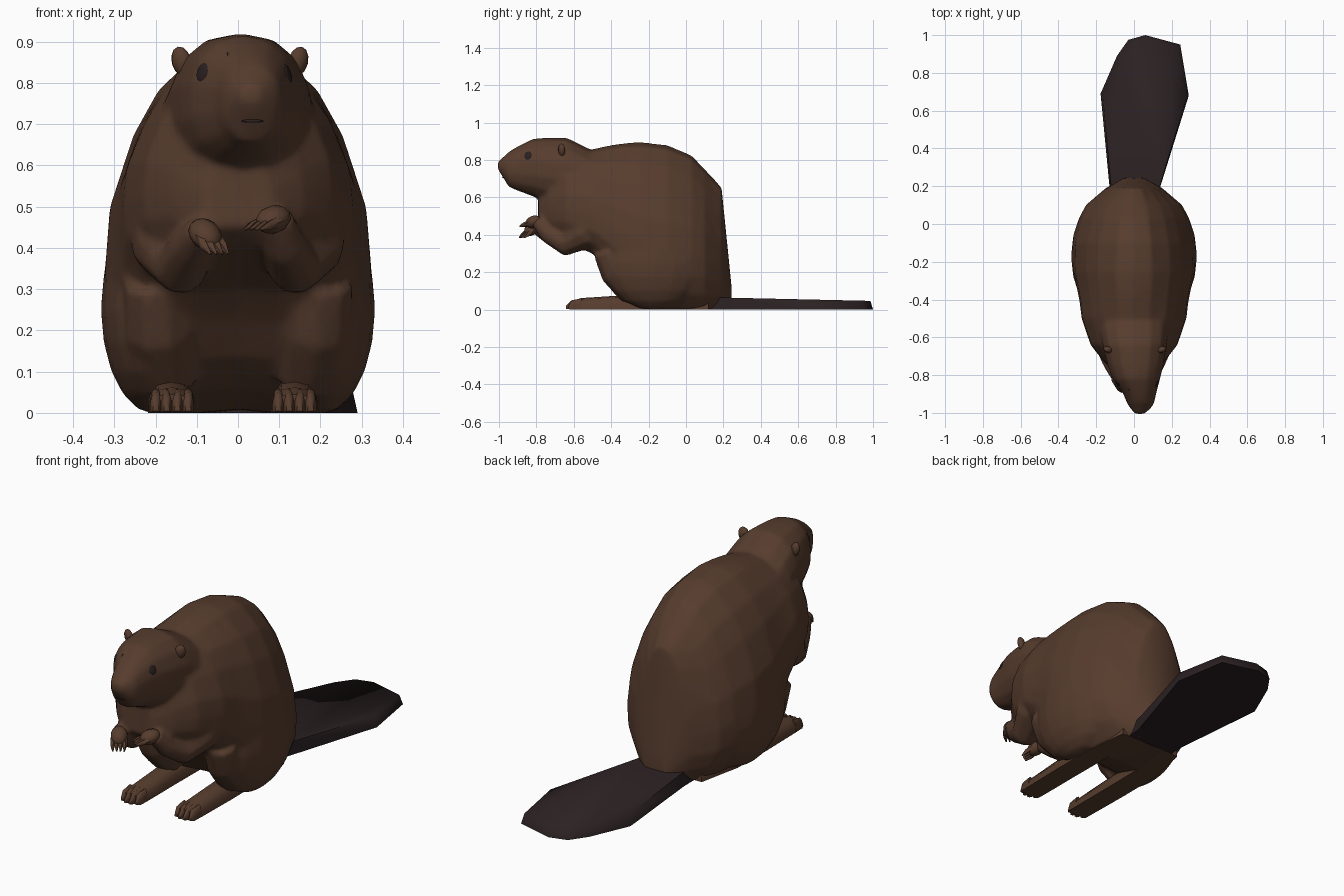
import bpy, bmesh, math
from mathutils import Vector, Matrix

if "Cube" in bpy.data.objects:
    bpy.data.objects.remove(bpy.data.objects["Cube"])


def material(name, rgb):
    m = bpy.data.materials.new(name)
    m.diffuse_color = (*rgb, 1)
    m.use_nodes = True
    m.node_tree.nodes["Principled BSDF"].inputs["Base Color"].default_value = m.diffuse_color
    return m


FUR = material("brown fur", (0.095, 0.046, 0.027))
TAIL = material("dark tail skin", (0.024, 0.015, 0.0165))
DARK = material("dark eye", (0.022, 0.014, 0.014))


def finish(bm, name, mat, angle=50):
    bmesh.ops.recalc_face_normals(bm, faces=bm.faces)
    me = bpy.data.meshes.new(name)
    bm.to_mesh(me)
    bm.free()
    me.materials.append(mat)
    me.shade_smooth()
    me.set_sharp_from_angle(angle=math.radians(angle))
    ob = bpy.data.objects.new(name, me)
    bpy.context.collection.objects.link(ob)
    return ob


def skin(rings, name, mat, angle=50):
    """Join a list of equal point rings and cap both ends."""
    bm = bmesh.new()
    vs = [[bm.verts.new(p) for p in r] for r in rings]
    n = len(vs[0])
    for a, b in zip(vs, vs[1:]):
        for i in range(n):
            j = (i + 1) % n
            bm.faces.new((a[i], a[j], b[j], b[i]))
    bm.faces.new(vs[0])
    bm.faces.new(vs[-1])
    return finish(bm, name, mat, angle)


def loft(name, sections, profile, mat=FUR, angle=50, taper=lambda y: 0):
    """sections: y, bottom, top, half width, centre x; profile: unit width, unit height."""
    return skin([[(cx + u * w * (1 - taper(y) * max(0, v - .4)), y, zb + v * (zt - zb))
                  for u, v in profile] for y, zb, zt, w, cx in sections], name, mat, angle)


def tube(name, path, sides=7, mat=FUR):
    """path: x, y, z, radius."""
    pts = [Vector(p[:3]) for p in path]
    rings = []
    for k, p in enumerate(pts):
        d = pts[min(k + 1, len(pts) - 1)] - pts[max(k - 1, 0)]
        q = d.to_track_quat('Z', 'Y')
        r = path[k][3]
        rings.append([p + q @ Vector((r * math.cos(t), r * math.sin(t), 0))
                      for t in (2 * math.pi * i / sides for i in range(sides))])
    return skin(rings, name, mat, 70)


def blob(name, loc, scale, mat=FUR, rot=None, seg=12, rings=8):
    bm = bmesh.new()
    bmesh.ops.create_uvsphere(bm, u_segments=seg, v_segments=rings, radius=1)
    m = Matrix.Translation(loc) @ (rot or Matrix()) @ Matrix.Diagonal((*scale, 1))
    bmesh.ops.transform(bm, matrix=m, verts=bm.verts)
    return finish(bm, name, mat, 70)


def mirrored(half):
    """Complete a half profile running from top centre to bottom centre."""
    return half + [(-u, v) for u, v in reversed(half[1:-1])]


def fuse(parts, name):
    """Melt overlapping parts into one continuous low-poly skin."""
    bm = bmesh.new()
    for ob in parts:
        bm.from_mesh(ob.data)
        bpy.data.objects.remove(ob)
    ob = finish(bm, name, FUR, 180)
    mod = ob.modifiers.new("merge", 'REMESH')
    mod.mode, mod.voxel_size, mod.use_smooth_shade = 'VOXEL', .011, True
    mod = ob.modifiers.new("soften", 'SMOOTH')
    mod.factor, mod.iterations = .5, 8
    mod = ob.modifiers.new("simplify", 'DECIMATE')
    mod.ratio = .2
    bpy.context.view_layer.update()
    me = bpy.data.meshes.new_from_object(ob.evaluated_get(bpy.context.evaluated_depsgraph_get()))
    ob.modifiers.clear()
    ob.data = me
    me.shade_smooth()
    me.materials.clear()
    me.materials.append(FUR)
    bpy.context.view_layer.update()
    return ob


# pear-shaped torso, narrower along the top of the rump
pear = mirrored([(0, 1), (.3, .975), (.61, .865), (.8, .735), (.97, .53), (1, .36),
                 (.98, .22), (.84, .1), (.6, 0), (.3, .0), (0, .01)])
fur = [loft("torso", [
    (-.79, .45, .62, .08, 0), (-.73, .40, .745, .16, 0), (-.64, .36, .835, .23, 0),
    (-.50, .30, .858, .278, 0), (-.42, .22, .876, .287, 0), (-.35, .13, .888, .30, 0),
    (-.25, .05, .897, .322, 0), (-.10, .0, .88, .326, 0), (.03, .0, .825, .292, 0),
    (.10, .0, .752, .255, 0), (.19, .0, .655, .15, 0), (.243, .015, .13, .055, 0)],
    pear, taper=lambda y: max(0, min(.22, (y + .3) * .7)))]

# head, turned a little to one side
N = 14
oval = []
for i in range(N):
    t = 2 * math.pi * i / N
    c, s = math.sin(t), math.cos(t)
    oval.append((math.copysign(abs(c) ** .88, c), .5 + .5 * math.copysign(abs(s) ** .88, s)))
fur.append(loft("head", [
    (-1.006, .75, .792, .026, .03), (-.972, .697, .82, .058, .035), (-.948, .655, .845, .073, .035),
    (-.90, .635, .874, .088, .03), (-.82, .605, .914, .128, .012), (-.75, .58, .92, .15, .008),
    (-.64, .55, .92, .173, .004), (-.56, .52, .882, .185, 0), (-.44, .5, .82, .18, 0)], oval))

# arms, with the elbows tucked in, and haunches standing clear of the belly
wrists = {-1: Vector((-.088, -.81, .445)), 1: Vector((.098, -.80, .475))}
for s in (-1, 1):
    fur.append(tube("arm", [(s * .18, -.46, .50, .09), (s * .17, -.55, .405, .09),
                            (s * .137, -.648, .352, .068), (s * .115, -.735, .405, .052),
                            (*wrists[s], .036)], 9))
    fur.append(blob("haunch", (s * .203, -.17, .252), (.13, .275, .255), FUR, None, 16, 10))
    fur.append(tube("thigh", [(s * .20, -.42, .32, .08), (s * .19, -.37, .2, .09),
                              (s * .165, -.28, .08, .075)], 9))
body = fuse(fur, "furry_body")

# mouth line
ok, p, nrm, _ = body.closest_point_on_mesh(Vector((.035, -.985, .703)))
blob("mouth", p, (.027, .005, .004), DARK)

# eyes and ears
for side, ex, ear_x in ((-1, -.078, -.137), (1, .118, .146)):
    ok, p, nrm, _ = body.closest_point_on_mesh(Vector((ex + side * .02, -.85, .83)))
    q = nrm.to_track_quat('Z', 'Y').to_matrix().to_4x4()
    blob("eye", p, (.021, .024, .0045), DARK, q, 10, 6)
    blob("ear", (ear_x, -.665, .852), (.026, .018, .037), FUR,
         Matrix.Rotation(side * .25, 4, 'Y') @ Matrix.Rotation(side * .4, 4, 'Z'), 8, 6)

# paws and claws held in front of the chest
for side, tip in ((-1, Vector((-.045, -.878, .385))), (1, Vector((.035, -.872, .445)))):
    wrist = wrists[side]
    d = tip - wrist
    rot = d.to_track_quat('Z', 'Y').to_matrix().to_4x4()
    blob("paw", wrist + d * .2, (.04, .034, .048), FUR, rot, 10, 7)
    for k in range(4):
        off = rot.to_3x3() @ Vector(((k - 1.5) * .017, 0, 0))
        tube("finger", [(*(wrist + d * .3 + off), .014), (*(wrist + d * .7 + off * 1.1), .011),
                        (*(tip + off), .003)], 5)

# long hind feet and toes
flat = mirrored([(0, 1), (.6, .9), (.95, .5), (1, 0), (0, 0)])
for side, fx in ((-1, -.16), (1, .137)):
    loft("hind_foot", [(-.615, 0, .045, .052, fx), (-.56, 0, .062, .054, fx),
                       (-.33, 0, .077, .056, fx + side * .002), (-.10, 0, .09, .056, fx),
                       (.12, 0, .06, .05, side * .12)], flat)
    for k in range(4):
        tx = fx + (k - 1.5) * .026
        y = -.648 + .012 * abs(k - 1.5)
        loft("toe", [(-.56, 0, .06, .015, tx), (-.612, .001, .05, .0145, tx),
                     (y, .004, .02, .007, tx)], flat)

# broad flat tail
outline = [(-.13, .12), (-.13, .2), (-.177, .69), (-.09, .89), (-.03, .975), (.06, 1.0),
           (.245, .95), (.29, .68), (.14, .2), (.13, .12)]
top = [(.05 + (x - .05) * .95, y - .014 * max(0, y), .069 - .022 * y) for x, y in outline]
skin([[(x, y, 0) for x, y in outline], top], "tail", TAIL, 80)
